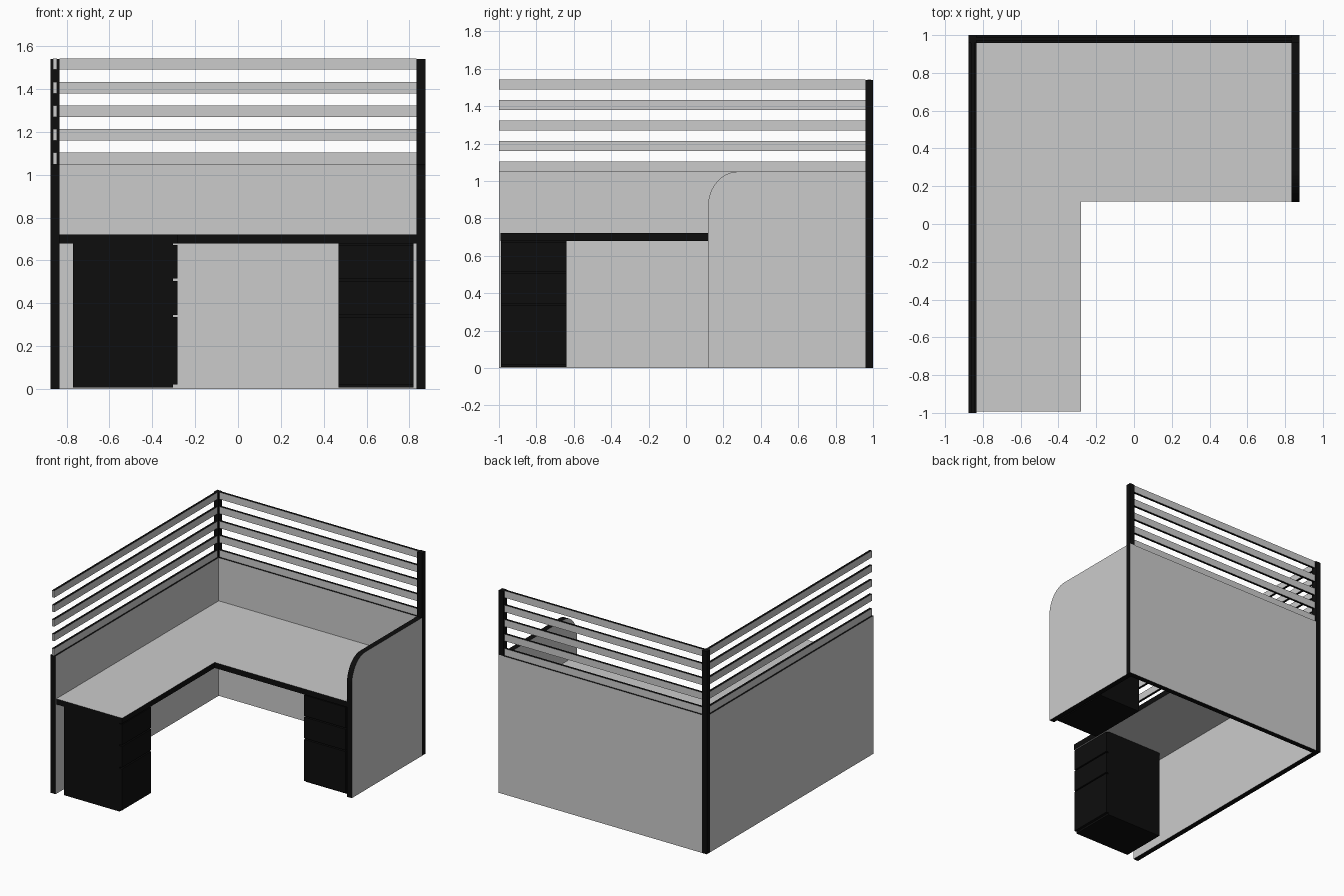
import bpy, bmesh
from math import sin, cos, pi
from mathutils import Vector

if "Cube" in bpy.data.objects:
    bpy.data.objects.remove(bpy.data.objects["Cube"])

black = bpy.data.materials.new("black_trim")
black.diffuse_color = (0.004, 0.004, 0.004, 1)
black.use_nodes = True
black.node_tree.nodes["Principled BSDF"].inputs["Base Color"].default_value = black.diffuse_color

W, T = 0.875, 0.041        # half width, panel thickness
IN = W - T                 # inner half width
BACK = 1.0 - T             # inner face of the back panel
PANEL_H, TOP_H = 1.05, 1.54


def prism(name, profile, axis, a, b, trim="edges"):
    """Extrude a 2D profile along an axis; trim picks which faces are black."""
    def point(p, d):
        c = list(p)
        c.insert(axis, d)
        return Vector(c)

    bm = bmesh.new()
    lo = [bm.verts.new(point(p, a)) for p in profile]
    hi = [bm.verts.new(point(p, b)) for p in profile]
    n = len(profile)
    bm.faces.new(lo)
    bm.faces.new(hi)
    for i in range(n):
        j = (i + 1) % n
        bm.faces.new((lo[i], lo[j], hi[j], hi[i]))
    bmesh.ops.recalc_face_normals(bm, faces=bm.faces)
    bm.normal_update()
    for f in bm.faces:
        if trim == "all":
            dark = True
        elif trim == "top_bottom":
            dark = abs(f.normal.z) > 0.5
        else:
            dark = abs(f.normal[axis]) < 0.5
        f.material_index = 1 if dark else 0
    mesh = bpy.data.meshes.new(name)
    bm.to_mesh(mesh)
    bm.free()
    mesh.materials.append(None)
    mesh.materials.append(black)
    obj = bpy.data.objects.new(name, mesh)
    bpy.context.collection.objects.link(obj)
    return obj


def rect(u0, u1, v0, v1):
    return [(u0, v0), (u1, v0), (u1, v1), (u0, v1)]


def box(name, x0, x1, y0, y1, z0, z1, trim="all"):
    return prism(name, rect(x0, x1, y0, y1), 2, z0, z1, trim)


# Grey panels with black edges
prism("back_panel", rect(-IN, W, 0, PANEL_H), 1, BACK, 1.0)
prism("left_panel", rect(-1.0, BACK, 0, PANEL_H), 0, -W, -IN)

# Right panel with rounded front top corner
FRONT = 0.117
RY, RZ = 0.16, 0.19
arc = [(FRONT + RY - RY * cos(t), PANEL_H - RZ + RZ * sin(t))
       for t in (i * pi / 24 for i in range(13))]
prism("right_panel", [(BACK, 0), (FRONT, 0)] + arc + [(BACK, PANEL_H)], 0, IN, W)

# Corner posts
box("left_corner_post", -W, -IN, BACK, 1.0, 0, TOP_H)
box("right_corner_post", IN, W, BACK, 1.0, PANEL_H, TOP_H)

# Open slat screens above the panels
SLAT = 0.009
MID = T / 2
for i in range(5):
    z0 = PANEL_H + i * 0.11
    z1 = z0 + 0.053
    box(f"back_slat_{i + 1}", -IN, IN, 1.0 - MID - SLAT, 1.0 - MID + SLAT,
        z0, z1, "top_bottom")
    box(f"left_slat_{i + 1}", -W + MID - SLAT, -W + MID + SLAT, -1.0, BACK,
        z0, z1, "top_bottom")

# L-shaped worktop with black edge band
corner = [(-IN, -0.992), (-0.28, -0.992), (-0.28, 0.12), (IN, 0.12), (IN, BACK), (-IN, BACK)]
prism("worktop", corner, 2, 0.68, 0.722)


# Drawer pedestals: body plus three drawer fronts
def pedestal(name, x0, x1, y0, y1, facing):
    depth = 0.02
    drawers = ((0.02, 0.335), (0.345, 0.505), (0.515, 0.672))
    if facing == "x":
        box(name + "_body", x0, x1 - depth, y0, y1, 0.006, 0.68)
    else:
        box(name + "_body", x0, x1, y0 + depth, y1, 0.006, 0.68)
    for i, (z0, z1) in enumerate(drawers):
        part = f"{name}_drawer_{i + 1}"
        if facing == "x":
            box(part, x1 - depth, x1, y0, y1, z0, z1)
        else:
            box(part, x0, x1, y0, y0 + depth, z0, z1)


pedestal("left_pedestal", -0.77, -0.283, -0.99, -0.64, "x")
pedestal("right_pedestal", 0.468, 0.818, 0.125, 0.612, "y")
